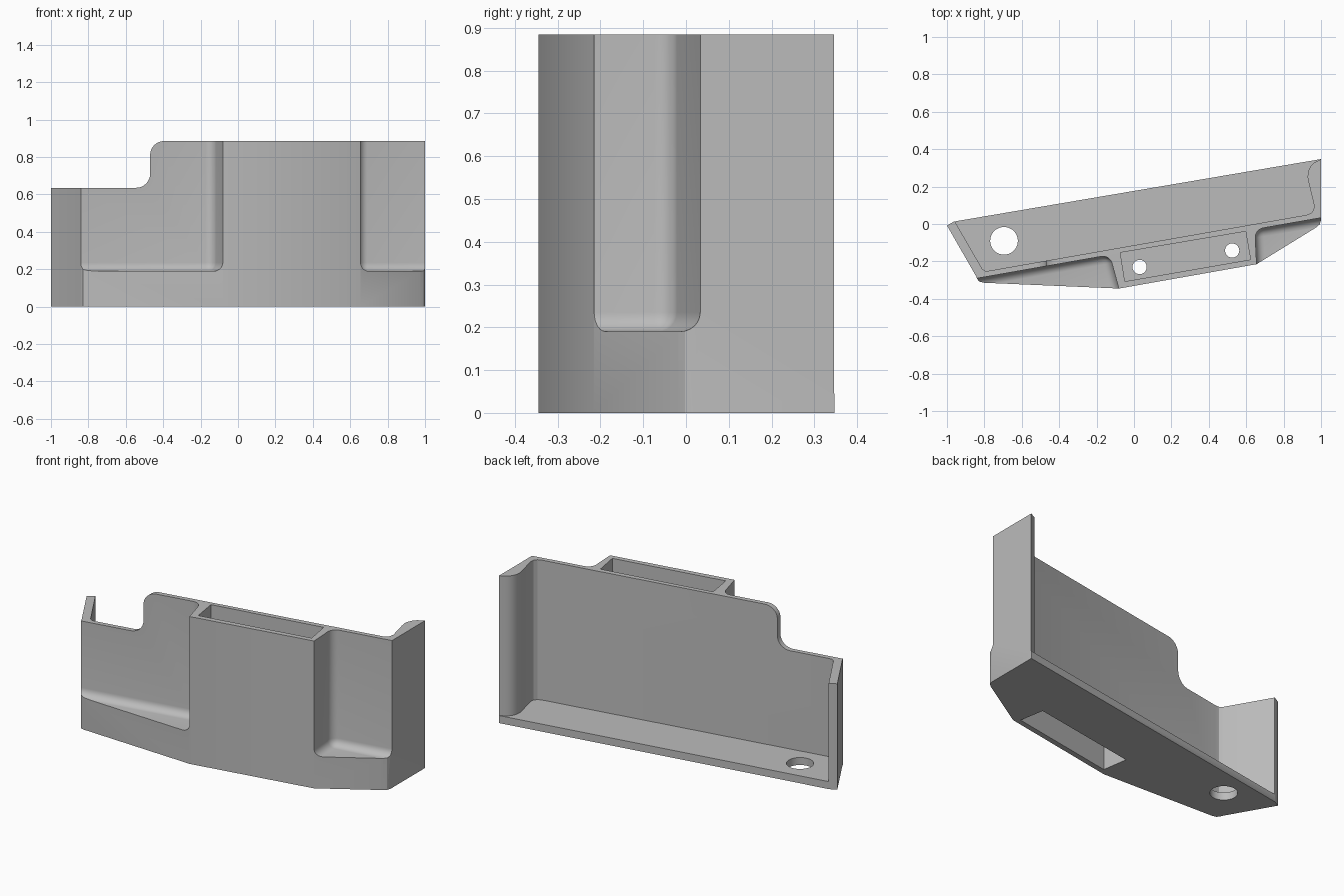
import bpy, bmesh
from math import sin, cos, pi, radians

old = bpy.data.objects.get("Cube")
if old:
    bpy.data.objects.remove(old)

TOP = 0.885
SLOPE = 0.176                       # the main wall leans ten degrees in plan


def wall_y(x):
    return -0.29 + SLOPE * (x + 0.837)


def arc(cx, cz, r, a0, a1, n=8):
    angles = [radians(a0 + (a1 - a0) * i / n) for i in range(n + 1)]
    return [(cx + r * cos(a), cz + r * sin(a)) for a in angles]


def prism(name, pts, lo, hi, axis="z", fillet=0, fillet_points=()):
    """Extrude a plan outline; round the bottom and corner edges on chosen points."""
    bm = bmesh.new()
    place = (lambda p, h: (p[0], p[1], h)) if axis == "z" else (lambda p, h: (p[0], h, p[1]))
    low = [bm.verts.new(place(p, lo)) for p in pts]
    high = [bm.verts.new(place(p, hi)) for p in pts]
    n = len(pts)
    bm.faces.new(low)
    bm.faces.new(high)
    for i in range(n):
        j = (i + 1) % n
        bm.faces.new((low[i], low[j], high[j], high[i]))
    bmesh.ops.recalc_face_normals(bm, faces=bm.faces)
    if fillet:
        edges = set()
        for i in fillet_points:
            edges.add(bm.edges.get((low[i], high[i])))
            edges.add(bm.edges.get((low[i], low[(i + 1) % n])))
            edges.add(bm.edges.get((low[i], low[i - 1])))
        bmesh.ops.bevel(bm, geom=list(edges), offset=fillet, segments=6,
                        profile=0.5, affect="EDGES")
    mesh = bpy.data.meshes.new(name)
    bm.to_mesh(mesh)
    bm.free()
    obj = bpy.data.objects.new(name, mesh)
    bpy.context.collection.objects.link(obj)
    return obj


# Solid body outline
outline = [(-1, -0.008), (-0.845, -0.278), (-0.839, -0.293), (-0.828, -0.307), (-0.805, -0.314),
           (-0.08, -0.345), (0.655, -0.215), (0.975, -0.018), (0.993, -0.002),
           (1, 0.02), (1, 0.347), (-0.963, 0.013)]
body = prism("bracket_body", outline, 0, TOP)

grey = bpy.data.materials.new("plain grey")
grey.use_nodes = True
colour = (0.5, 0.5, 0.5, 1)
grey.diffuse_color = colour
grey.node_tree.nodes["Principled BSDF"].inputs["Base Color"].default_value = colour
body.data.materials.append(grey)

# Open back space, with a curved end wall on the left
inside = [(-0.959, 0.0155), (-0.82, -0.225), (-0.812, -0.24), (-0.797, -0.25), (-0.775, -0.25),
          (0.925, 0.049), (0.947, 0.058), (0.96, 0.075), (0.963, 0.1),
          (0.934, 0.22), (0.928, 0.25), (0.931, 0.28), (0.943, 0.307),
          (0.963, 0.328), (1.0, 0.346), (1.1, 0.39), (1.1, 0.7), (-0.959, 0.7)]
cutters = [prism("back_space_cutter", inside, 0.045, 1.2)]

# Front recesses either side of the central box
cutters.append(prism("right_recess_cutter",
                     [(-0.13, wall_y(-0.13)), (-0.95, wall_y(-0.95)), (-0.95, -0.7), (0.016, -0.7)],
                     0.19, 1.2, fillet=0.045, fillet_points=[0]))
cutters.append(prism("left_recess_cutter",
                     [(0.646, wall_y(0.646)), (0.68, -0.7), (1.2, -0.7), (1.2, wall_y(1.2))],
                     0.19, 1.2, fillet=0.045, fillet_points=[0]))

# Rounded step in the upper edge
step = [(-1.2, 0.635)] + arc(-0.545, 0.71, 0.075, -90, 0) \
    + arc(-0.395, 0.81, 0.075, 180, 90) + [(-0.385, 1.2), (-1.2, 1.2)]
cutters.append(prism("step_cutter", step, -0.8, 0.8, axis="y"))

# Box pockets above and below a drilled partition
pocket = [(-0.073, -0.153), (0.597, -0.04), (0.623, -0.19), (-0.049, -0.307)]
cutters.append(prism("upper_pocket_cutter", pocket, 0.46, 1.2))
cutters.append(prism("lower_pocket_cutter", pocket, -0.2, 0.41))

# Round holes
for name, x, y, r, lo, hi in [("base_hole_cutter", -0.695, -0.09, 0.074, -0.1, 0.2),
                              ("right_screw_hole_cutter", 0.03, -0.23, 0.038, 0.35, 0.5),
                              ("left_screw_hole_cutter", 0.525, -0.142, 0.038, 0.35, 0.5)]:
    cutters.append(prism(name, arc(x, y, r, 0, 360, 40)[:-1], lo, hi))

# Apply the cuts in order
bpy.context.view_layer.objects.active = body
for cutter in cutters:
    mod = body.modifiers.new(cutter.name, "BOOLEAN")
    mod.operation = "DIFFERENCE"
    mod.solver = "EXACT"
    mod.object = cutter
    cutter.hide_render = True
    bpy.ops.object.modifier_apply(modifier=mod.name)
for cutter in cutters:
    bpy.data.objects.remove(cutter)

# Smooth fillets, sharp corners
bpy.ops.object.select_all(action="DESELECT")
body.select_set(True)
bpy.ops.object.shade_smooth_by_angle(angle=radians(28))
